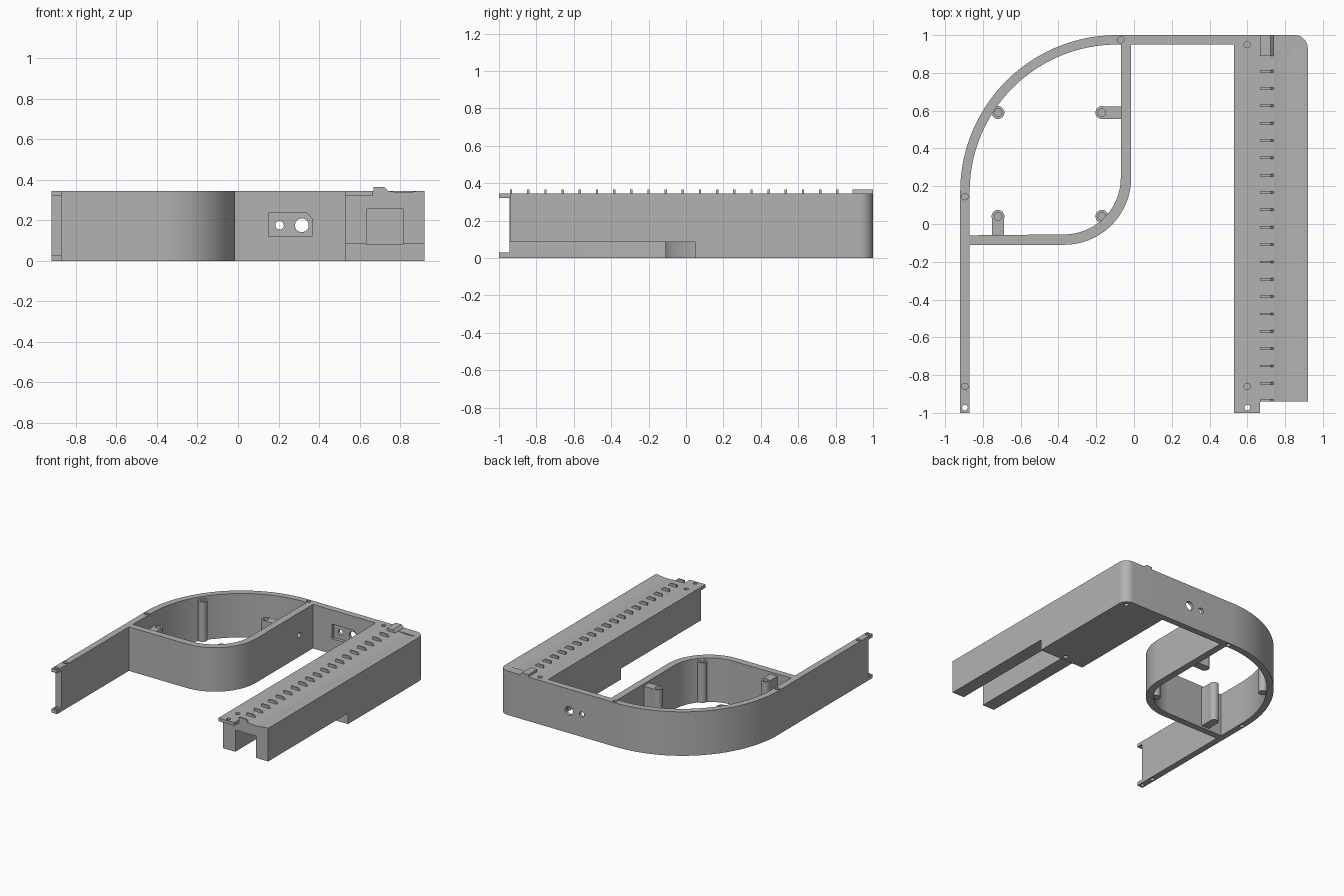
import bpy, bmesh, math
from mathutils import Matrix

if "Cube" in bpy.data.objects:
    bpy.data.objects.remove(bpy.data.objects["Cube"])

H = 0.345
grey = bpy.data.materials.new("plain grey")
grey.diffuse_color = (0.45, 0.45, 0.45, 1)
grey.use_nodes = True
grey.node_tree.nodes["Principled BSDF"].inputs["Base Color"].default_value = grey.diffuse_color


def make(name, bm):
    bmesh.ops.recalc_face_normals(bm, faces=bm.faces)
    me = bpy.data.meshes.new(name)
    bm.to_mesh(me)
    bm.free()
    me.materials.append(grey)
    ob = bpy.data.objects.new(name, me)
    bpy.context.collection.objects.link(ob)
    return ob


def prism(name, pts, z0, z1, axis="z"):
    """Extrude a closed outline; axis 'y' reads the outline as x,z."""
    bm = bmesh.new()
    put = (lambda p, h: (p[0], p[1], h)) if axis == "z" else (lambda p, h: (p[0], h, p[1]))
    a = [bm.verts.new(put(p, z0)) for p in pts]
    b = [bm.verts.new(put(p, z1)) for p in pts]
    bm.faces.new(a)
    bm.faces.new(b)
    n = len(pts)
    for i in range(n):
        bm.faces.new((a[i], a[(i + 1) % n], b[(i + 1) % n], b[i]))
    return make(name, bm)


def box(name, x0, x1, y0, y1, z0, z1):
    return prism(name, [(x0, y0), (x1, y0), (x1, y1), (x0, y1)], z0, z1)


def cyl(name, c, r, depth, axis="z", seg=32):
    bm = bmesh.new()
    rot = {"z": Matrix(), "x": Matrix.Rotation(math.pi / 2, 4, "Y"),
           "y": Matrix.Rotation(math.pi / 2, 4, "X")}[axis]
    bmesh.ops.create_cone(bm, cap_ends=True, segments=seg, radius1=r, radius2=r,
                          depth=depth, matrix=Matrix.Translation(c) @ rot)
    return make(name, bm)


def arc(cx, cy, r, a0, a1, n=32):
    return [(cx + r * math.cos(math.radians(a0 + (a1 - a0) * i / n)),
             cy + r * math.sin(math.radians(a0 + (a1 - a0) * i / n))) for i in range(n + 1)]


def boolean(ob, tools, op="DIFFERENCE"):
    bpy.context.view_layer.objects.active = ob
    for t in tools:
        m = ob.modifiers.new("cut", "BOOLEAN")
        m.operation, m.solver, m.object = op, "EXACT", t
        bpy.ops.object.modifier_apply(modifier=m.name)
        bpy.data.objects.remove(t)


def screw_holes(spots, depth=0.05, r=0.017):
    """Blind holes as (x, y, face height)."""
    return [cyl("cutter", (x, y, z), r, 2 * depth, seg=24) for x, y, z in spots]


# Outer wall: straight side, large quarter bend, straight back
wall = prism("outer_wall",
             [(-0.92, -0.945)] + arc(-0.09, 0.17, 0.83, 180, 90, 40) + [(0.53, 1), (0.53, 0.95)]
             + arc(-0.09, 0.17, 0.78, 90, 180, 40) + [(-0.87, -0.945)], 0, H)
pocket = prism("cutter", [(0.15, 0.12), (0.365, 0.12), (0.365, 0.21), (0.34, 0.235), (0.15, 0.235)],
               0.9, 0.975, "y")
boolean(wall, [pocket, cyl("cutter", (0.205, 0.97, 0.175), 0.021, 0.2, "y"),
               cyl("cutter", (0.315, 0.97, 0.175), 0.034, 0.2, "y")]
        + screw_holes([(x, y, z) for x, y in ((-0.895, 0.145), (-0.895, -0.86), (-0.07, 0.975))
                       for z in (0, H)]))

# End tabs with through holes
tabs = [box("wall_tab_low", -0.92, -0.87, -1, -0.945, 0, 0.028),
        box("wall_tab_high", -0.92, -0.87, -1, -0.945, 0.32, H),
        box("block_tab", 0.53, 0.667, -1, -0.94, 0.32, H)]
for t, x in zip(tabs, (-0.895, -0.895, 0.6)):
    boolean(t, [cyl("cutter", (x, -0.972, 0.17), 0.015, 0.6, seg=24)])

# Inner wall closing the rounded chamber
inner = prism("chamber_wall",
              [(-0.87, -0.11)] + arc(-0.37, 0.245, 0.355, 270, 360) + [(-0.015, 0.95), (-0.07, 0.95)]
              + arc(-0.37, 0.245, 0.30, 360, 270) + [(-0.87, -0.06)], 0, H)
boolean(inner, [cyl("cutter", (-0.04, 0.78, 0.17), 0.02, 0.2, "x")])

# Screw posts inside the chamber, joined to the nearest wall by webs
Z0, Z1 = 0.015, 0.328
webs = {(-0.72, 0.59): None, (-0.17, 0.59): (-0.17, -0.07, 0.557, 0.623),
        (-0.72, 0.04): (-0.753, -0.687, -0.06, 0.04), (-0.17, 0.04): None}
posts = []
for (x, y), web in webs.items():
    p = cyl("screw_post", (x, y, (Z0 + Z1) / 2), 0.034, Z1 - Z0)
    if web:
        boolean(p, [box("web", *web, Z0, Z1)], "UNION")
    boolean(p, screw_holes([(x, y, Z1)], 0.08, 0.02))
    posts.append(p)

# Long arm: raised underside in front, cable channel, shallow dished top
block = prism("long_arm", [(0.53, -0.94), (0.92, -0.94)] + arc(0.85, 0.93, 0.07, 0, 90, 14)
              + [(0.53, 1)], 0, H)
boolean(block, [box("cutter", 0.4, 1.1, -1.1, 0.05, -0.1, 0.085),
                box("cutter", 0.635, 0.815, -1.1, 0.95, 0.08, 0.255),
                cyl("cutter", (0.815, -0.06, H - 0.008 + 0.35), 0.35, 1.98, "y", 128)]
        + screw_holes([(0.6, 0.95, H), (0.6, -0.86, H), (0.87, 0.95, 0), (0.72, 0.09, 0)]))

# Row of small teeth and the end catch on the arm
profile = [(0.668, 0.335), (0.745, 0.335), (0.737, 0.35), (0.722, 0.365), (0.668, 0.365)]
for i in range(20):
    y = -0.935 + i * 0.0918
    prism("tooth", profile, y - 0.006, y + 0.006, "y")
prism("end_catch", profile, 0.89, 1.0, "y")

# Smooth the bends, keep corners sharp
for ob in [wall, inner, block] + posts:
    bpy.ops.object.select_all(action="DESELECT")
    ob.select_set(True)
    bpy.context.view_layer.objects.active = ob
    bpy.ops.object.shade_smooth_by_angle(angle=math.radians(10 if ob == block else 25))
